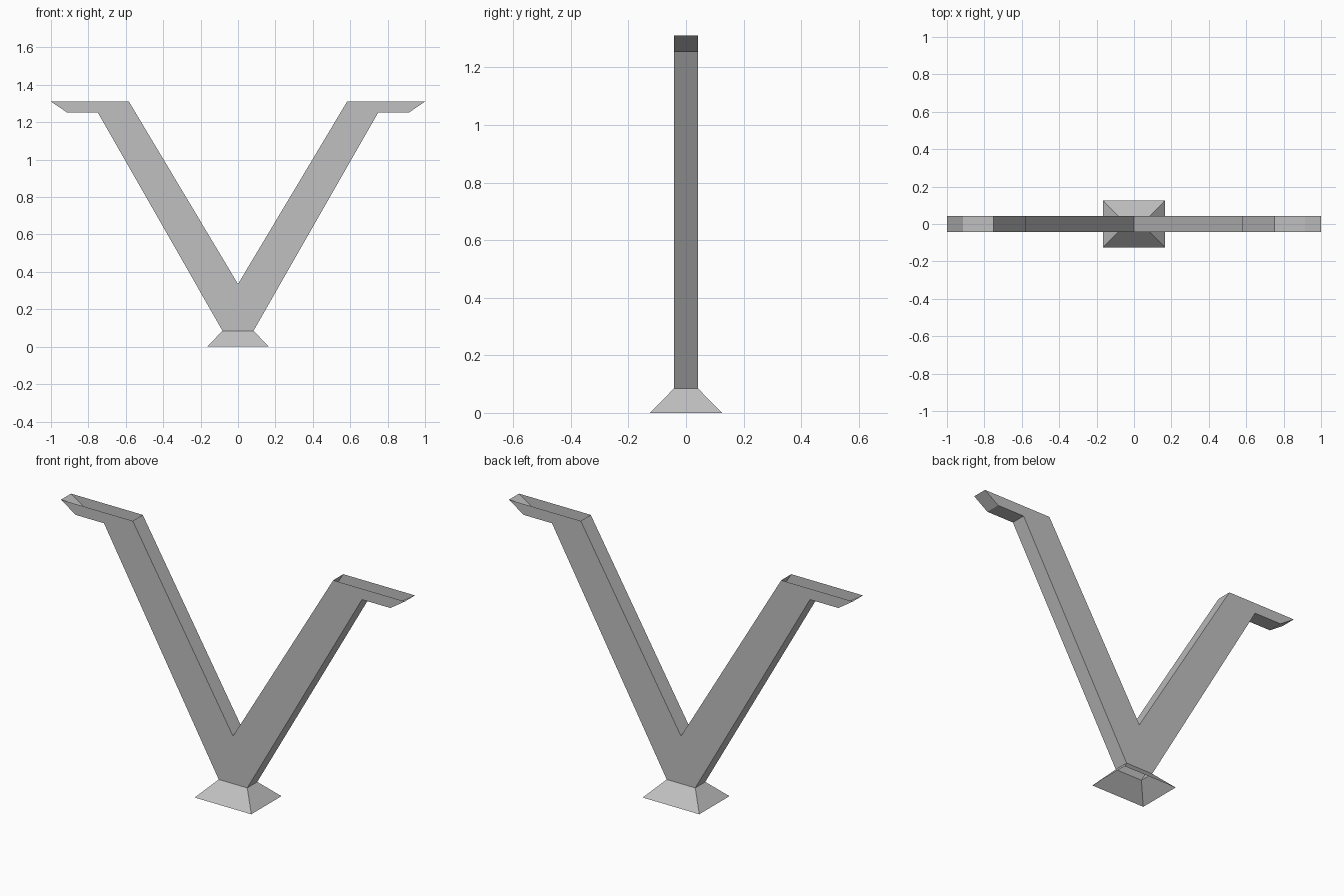
import bpy, bmesh

cube = bpy.data.objects.get("Cube")
if cube:
    bpy.data.objects.remove(cube, do_unlink=True)

grey = bpy.data.materials.new("light grey")
grey.use_nodes = True
grey.diffuse_color = (0.53, 0.53, 0.53, 1)
grey.node_tree.nodes["Principled BSDF"].inputs["Base Color"].default_value = grey.diffuse_color

TOP, NECK, HALF = 1.31, 0.085, 0.0417   # rim height, foot height, half depth


def add_object(name, bm):
    mesh = bpy.data.meshes.new(name)
    bm.to_mesh(mesh)
    bm.free()
    mesh.materials.append(grey)
    obj = bpy.data.objects.new(name, mesh)
    bpy.context.collection.objects.link(obj)
    return obj


# Hollow V-shaped stand: mirrored outline, open along both rims and at the neck
right_side = [(0.083, NECK), (0.75, 1.253), (0.915, 1.253), (1.0, TOP), (0.583, TOP)]
outline = right_side + [(0, 0.335)] + [(-x, z) for x, z in reversed(right_side)]
bm = bmesh.new()
front = [bm.verts.new((x, -HALF, z)) for x, z in outline]
back = [bm.verts.new((x, HALF, z)) for x, z in outline]
bm.faces.new(front)
bm.faces.new(back[::-1])
for i in range(len(outline)):
    j = (i + 1) % len(outline)
    open_end = outline[i][1] == outline[j][1] and outline[i][1] in (TOP, NECK)
    if not open_end:
        bm.faces.new((front[j], front[i], back[i], back[j]))
add_object("forked_stand", bm)

# Flared foot: four sloping sides, open at the top and bottom
bm = bmesh.new()
corners = [(-1, -1), (1, -1), (1, 1), (-1, 1)]
low = [bm.verts.new((0.165 * x, 0.125 * y, 0)) for x, y in corners]
high = [bm.verts.new((0.083 * x, HALF * y, NECK)) for x, y in corners]
for i in range(4):
    j = (i + 1) % 4
    bm.faces.new((low[i], low[j], high[j], high[i]))
add_object("flared_foot", bm)
